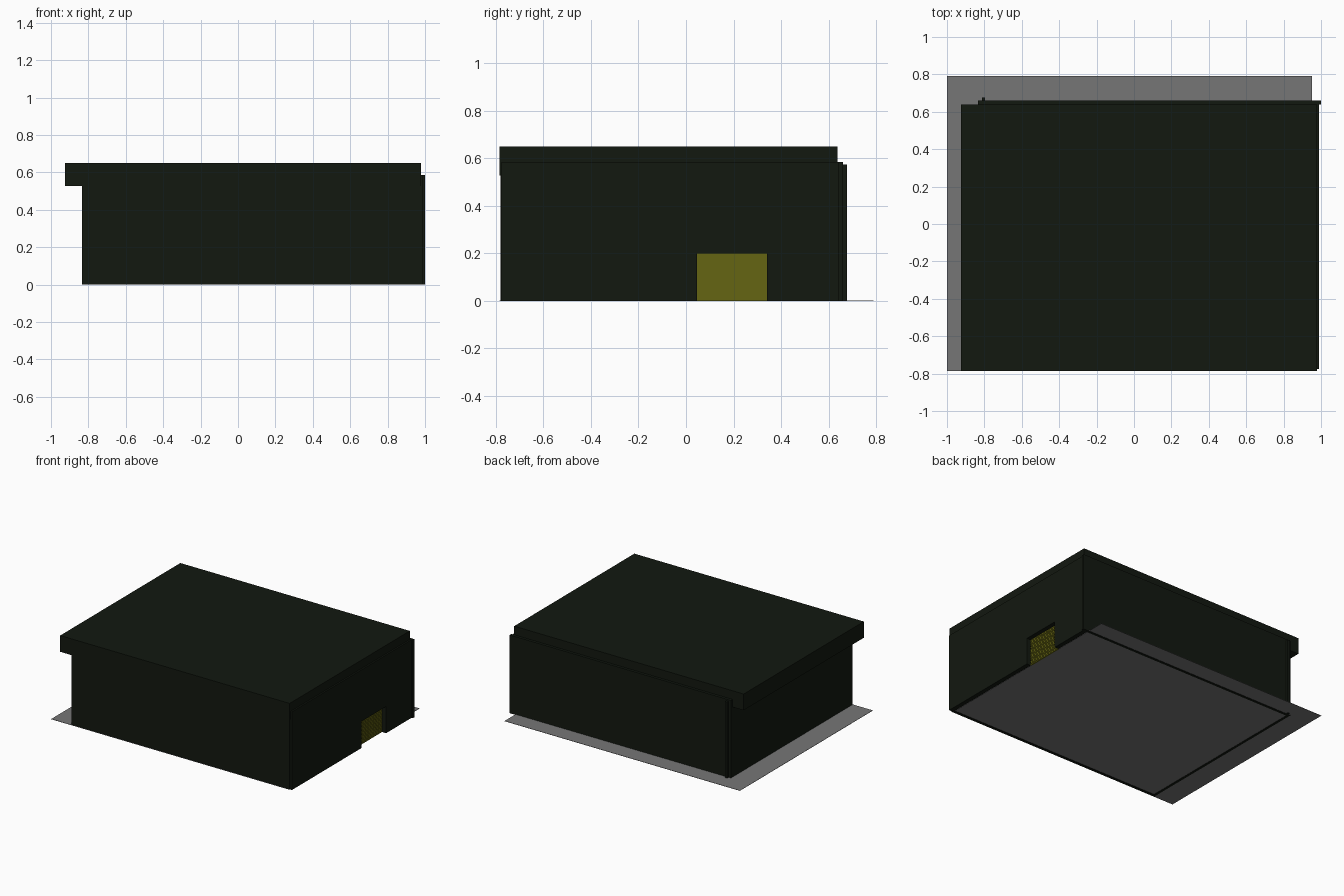
import bpy, bmesh

if "Cube" in bpy.data.objects:
    bpy.data.objects.remove(bpy.data.objects["Cube"])


def material(name, rgb):
    m = bpy.data.materials.new(name)
    m.diffuse_color = (*rgb, 1)
    m.use_nodes = True
    m.node_tree.nodes["Principled BSDF"].inputs["Base Color"].default_value = m.diffuse_color
    return m


DARK = material("dark_cladding", (0.006, 0.009, 0.005))
YELLOW = material("yellow_door", (0.13, 0.13, 0.006))
GREY = material("concrete", (0.18, 0.18, 0.18))


def finish(name, bm, mat):
    bmesh.ops.recalc_face_normals(bm, faces=bm.faces)
    me = bpy.data.meshes.new(name)
    bm.to_mesh(me)
    bm.free()
    me.materials.append(mat)
    ob = bpy.data.objects.new(name, me)
    bpy.context.collection.objects.link(ob)
    return ob


def box(name, x, y, z, mat):
    """Box from (min, max) ranges on each axis."""
    bm = bmesh.new()
    bmesh.ops.create_cube(bm, size=1)
    for v in bm.verts:
        v.co = [r[0] if c < 0 else r[1] for c, r in zip(v.co, (x, y, z))]
    return finish(name, bm, mat)


def side_panel(name, outline, x, mat):
    """Outline in (y, z), extruded along x."""
    bm = bmesh.new()
    face = bm.faces.new([bm.verts.new((x[0], a, b)) for a, b in outline])
    ext = bmesh.ops.extrude_face_region(bm, geom=[face])
    for v in ext["geom"]:
        if isinstance(v, bmesh.types.BMVert):
            v.co.x = x[1]
    return finish(name, bm, mat)


# Floor slab, a thin sheet larger than the walls
box("floor", (-1.0, 0.952), (-0.785, 0.79), (0.002, 0.004), GREY)

# Walls
box("front_wall", (-0.834, 0.975), (-0.78, -0.76), (0, 0.56), DARK)
box("left_wall", (-0.834, -0.815), (-0.76, 0.64), (0, 0.56), DARK)
box("back_wall", (-0.834, 1.0), (0.64, 0.66), (0, 0.586), DARK)

# Right wall with the door opening
D0, D1, DH = 0.047, 0.34, 0.2
side_panel("right_wall",
           [(-0.776, 0), (D0, 0), (D0, DH), (D1, DH), (D1, 0),
            (0.64, 0), (0.64, 0.586), (-0.776, 0.586)],
           (0.957, 0.99), DARK)

# Post on the back wall
box("back_post", (-0.814, -0.797), (0.66, 0.677), (0, 0.575), DARK)

# Flat roof overhanging on the left
box("roof", (-0.925, 0.978), (-0.785, 0.638), (0.528, 0.65), DARK)

# Roller door with horizontal slats
box("door", (0.95, 0.956), (D0, D1), (0, DH), YELLOW)
N = 20
step = DH / N
slat = box("door_slats", (0.956, 0.958), (D0, D1), (0.001, step - 0.001), YELLOW)
arr = slat.modifiers.new("slats", "ARRAY")
arr.count = N
arr.use_relative_offset = False
arr.use_constant_offset = True
arr.constant_offset_displace = (0, 0, step)
